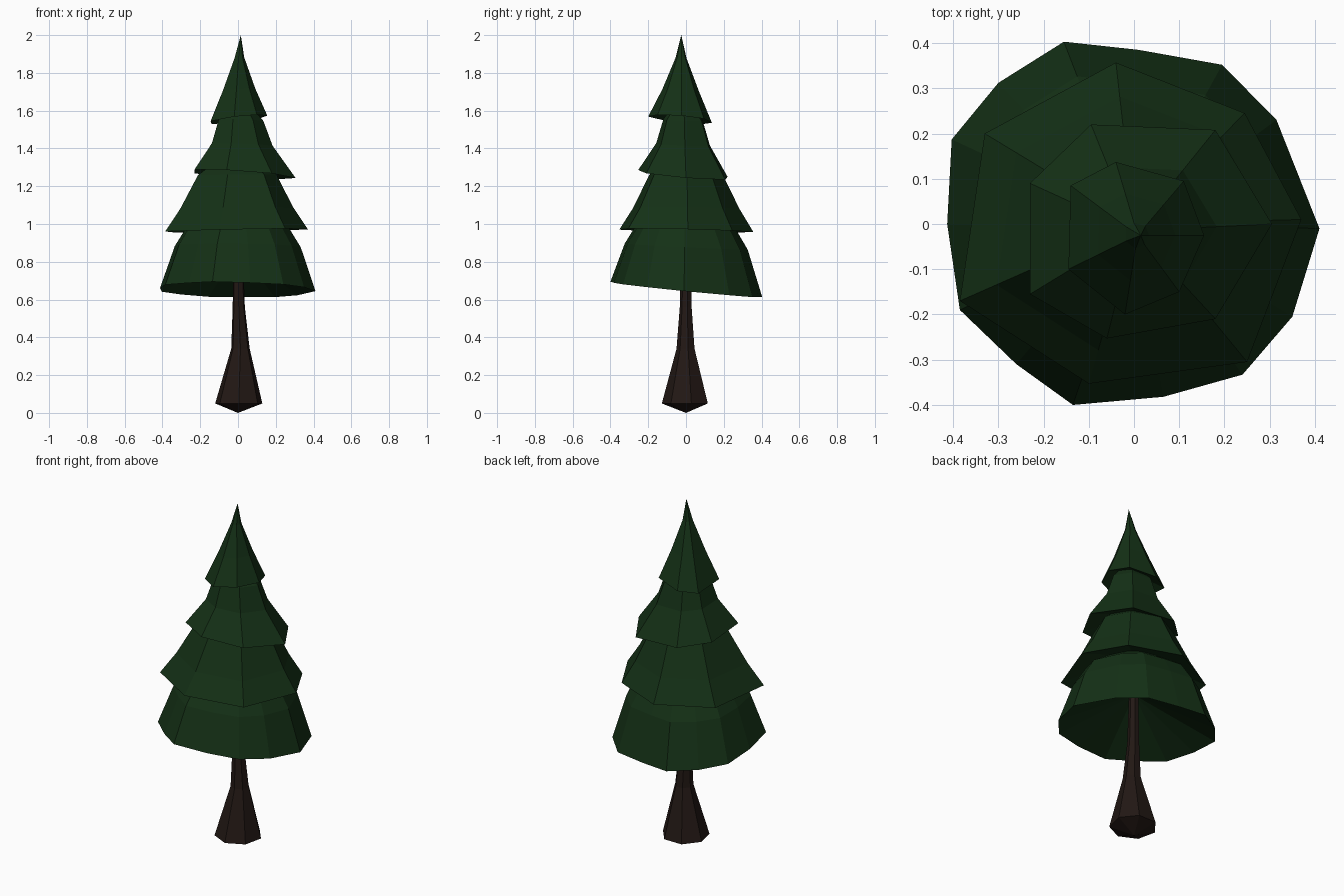
import bpy, bmesh, math

if "Cube" in bpy.data.objects:
    bpy.data.objects.remove(bpy.data.objects["Cube"])


def material(name, rgb):
    m = bpy.data.materials.new(name)
    m.diffuse_color = (*rgb, 1)
    m.use_nodes = True
    m.node_tree.nodes["Principled BSDF"].inputs["Base Color"].default_value = m.diffuse_color
    return m


GREEN = material("needles", (0.007, 0.03, 0.008))
BROWN = material("bark", (0.016, 0.009, 0.007))


def loft(name, rings, bottom, top, mat):
    """Flat-sided skin through rings, closed by a fan at each end."""
    bm = bmesh.new()
    vr = [[bm.verts.new(p) for p in ring] for ring in rings]
    n = len(vr[0])
    for a, b in zip(vr, vr[1:]):
        for i in range(n):
            j = (i + 1) % n
            bm.faces.new((a[i], a[j], b[j], b[i]))
    for ring, tip in ((vr[0], bottom), (vr[-1], top)):
        t = bm.verts.new(tip)
        for i in range(n):
            bm.faces.new((ring[i], ring[(i + 1) % n], t))
    bmesh.ops.recalc_face_normals(bm, faces=bm.faces)
    me = bpy.data.meshes.new(name)
    bm.to_mesh(me)
    bm.free()
    me.materials.append(mat)
    ob = bpy.data.objects.new(name, me)
    bpy.context.collection.objects.link(ob)
    return ob


def tier(name, rim, plane, steps, centre, hollow, tip):
    """Skirt of branches: uneven tilted rim, shrinking rings, hollow underside."""
    z0, sx, sy = plane
    cx, cy = centre
    rings = [[(x, y, z0 + sx * x + sy * y) for x, y in rim]]
    for scale, z in steps:
        rings.append([(cx + (x - cx) * scale, cy + (y - cy) * scale,
                       z + (sx * x + sy * y) * scale * 0.5) for x, y in rim])
    return loft(name, rings, (cx, cy, hollow), tip, GREEN)


# Trunk: flared foot, slim neck, shallow pointed base
trunk_rings = []
for z, r, cx in ((0.05, 0.128, 0.004), (0.34, 0.05, 0.013),
                 (0.56, 0.033, 0.004), (0.95, 0.024, 0.0)):
    trunk_rings.append([(cx + r * math.sin(math.tau * i / 7),
                         -r * math.cos(math.tau * i / 7), z) for i in range(7)])
loft("trunk", trunk_rings, (0, 0, 0), (0, 0, 1.0), BROWN)

# Lowest, widest tier
tier("branches_bottom",
     [(0.41, -0.01), (0.315, 0.23), (0.195, 0.352), (0.01, 0.385),
      (-0.155, 0.403), (-0.3, 0.312), (-0.403, 0.187), (-0.413, 0),
      (-0.385, -0.19), (-0.26, -0.31), (-0.135, -0.4), (0.065, -0.382),
      (0.24, -0.333), (0.35, -0.205)],
     (0.652, -0.02, -0.1), [(0.81, 0.88), (0.66, 0.98)],
     (0, 0), 0.86, (0, 0, 1.15))

# Second tier
tier("branches_lower_middle",
     [(0.37, 0.01), (0.245, 0.245), (-0.04, 0.357), (-0.33, 0.2),
      (-0.385, -0.17), (-0.1, -0.353), (0.25, -0.305)],
     (0.965, 0.02, -0.02), [(0.79, 1.085), (0.55, 1.26)],
     (0, 0), 1.1, (0, 0, 1.42))

# Third tier
tier("branches_upper_middle",
     [(0.305, 0.0), (0.18, 0.208), (-0.095, 0.22), (-0.23, 0.09),
      (-0.23, -0.155), (-0.06, -0.253), (0.18, -0.21)],
     (1.262, -0.06, -0.08), [(0.6, 1.42), (0.44, 1.55)],
     (0, -0.015), 1.36, (0, -0.015, 1.7))

# Crown
tier("branches_top",
     [(0.155, -0.025), (0.11, 0.095), (-0.04, 0.137), (-0.14, 0.085),
      (-0.145, -0.1), (-0.02, -0.2), (0.1, -0.15)],
     (1.553, 0.12, -0.09), [(0.57, 1.71), (0.17, 1.88)],
     (0.008, -0.025), 1.62, (0.015, -0.025, 2.0))
